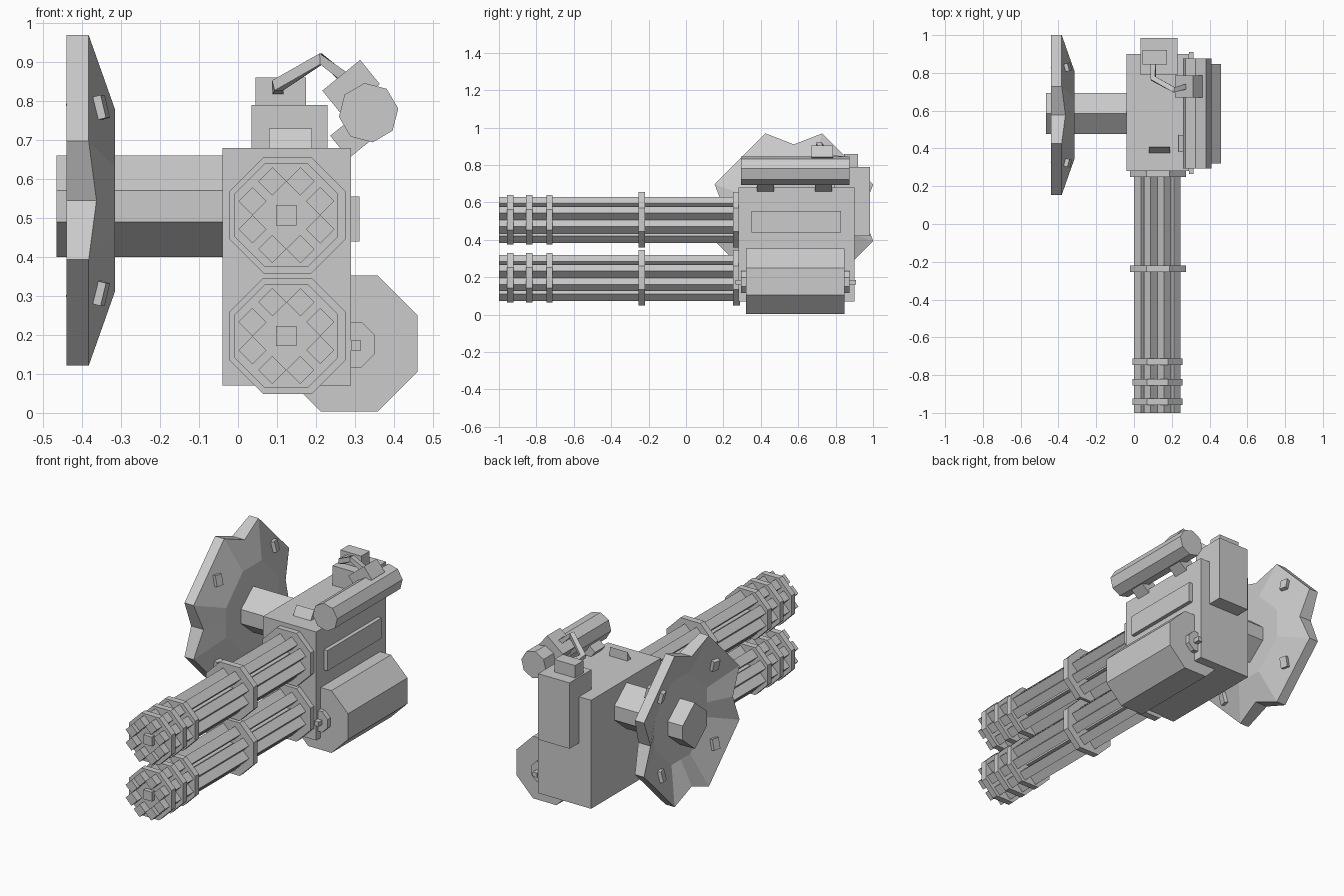
import bpy, bmesh, math
from mathutils import Vector, Matrix

cube = bpy.data.objects.get("Cube")
if cube:
    bpy.data.objects.remove(cube, do_unlink=True)

GREY = (0.6, 0.6, 0.6, 1)
metal = bpy.data.materials.new("plain_grey")
metal.use_nodes = True
metal.diffuse_color = GREY
metal.node_tree.nodes["Principled BSDF"].inputs["Base Color"].default_value = GREY


def finish(name, bm):
    bmesh.ops.recalc_face_normals(bm, faces=bm.faces)
    mesh = bpy.data.meshes.new(name)
    bm.to_mesh(mesh)
    bm.free()
    mesh.materials.append(metal)
    obj = bpy.data.objects.new(name, mesh)
    bpy.context.collection.objects.link(obj)
    return obj


def loft(name, loops):
    """Skin a list of equal-length point loops and cap both ends."""
    bm = bmesh.new()
    rings = [[bm.verts.new(p) for p in loop] for loop in loops]
    n = len(rings[0])
    for a, b in zip(rings, rings[1:]):
        for i in range(n):
            j = (i + 1) % n
            bm.faces.new((a[i], a[j], b[j], b[i]))
    bm.faces.new(rings[0])
    bm.faces.new(rings[-1])
    return finish(name, bm)


def box(name, x, y, z):
    loops = [[(x[i], y[0], h), (x[i], y[1], h), (x[i], y[1], k), (x[i], y[0], k)]
             for i in (0, 1) for h, k in [z]]
    return loft(name, loops)


def turned_box(name, centre, size, rotation):
    bm = bmesh.new()
    bmesh.ops.create_cube(bm, size=1)
    bm.transform(Matrix.Translation(centre) @ rotation.to_4x4() @ Matrix.Diagonal((*size, 1)))
    return finish(name, bm)


def octagon(name, cx, cz, apothem, y0, y1, turn=22.5):
    """Eight-sided prism lying along y."""
    r = apothem / math.cos(math.pi / 8)
    angles = [math.radians(45 * i + turn) for i in range(8)]
    return loft(name, [[(cx + r * math.cos(a), y, cz + r * math.sin(a)) for a in angles]
                       for y in (y0, y1)])


# Main housing with side panel, rear pack and front sight wedge
box("housing", (-0.04, 0.29), (0.28, 0.9), (0.07, 0.68))
box("side_panel", (0.28, 0.312), (0.35, 0.83), (0.44, 0.555))
box("rear_pack", (0.035, 0.23), (0.79, 0.985), (0.42, 0.79))
box("pack_cap", (0.045, 0.175), (0.845, 0.92), (0.78, 0.86))
wedge = [(0.375, 0.68), (0.405, 0.73), (0.407, 0.68)]
loft("sight_wedge", [[(x, y, z) for y, z in wedge] for x in (0.08, 0.19)])

# Two rotary barrel clusters
CX = 0.124
for label, cz in (("upper", 0.507), ("lower", 0.197)):
    for i in range(8):
        a = math.radians(22.5 + 45 * i)
        centre = (CX + 0.094 * math.cos(a), -0.36, cz + 0.094 * math.sin(a))
        turned_box(f"{label}_barrel_{i + 1}", centre, (0.051, 1.28, 0.051),
                   Matrix.Rotation(math.pi / 4, 3, 'Y'))
    box(f"{label}_spindle", (CX - 0.026, CX + 0.026), (-0.98, 0.28), (cz - 0.026, cz + 0.026))
    octagon(f"{label}_flange", CX + 0.003, cz, 0.149, 0.25, 0.29)
    octagon(f"{label}_middle_ring", CX + 0.003, cz, 0.149, -0.255, -0.22)
    for i, y in enumerate((-0.94, -0.838, -0.73)):
        octagon(f"{label}_front_ring_{i + 1}", CX, cz, 0.133, y - 0.017, y + 0.017)

# Ammunition drum with hubs and axle pin
octagon("drum", 0.285, 0.178, 0.175, 0.32, 0.848)
octagon("drum_hub", 0.293, 0.175, 0.058, 0.295, 0.875)
box("drum_pin", (0.29, 0.316), (0.265, 0.91), (0.16, 0.186))

# Scope tube, tilted mounts and eyepiece block
octagon("scope", 0.335, 0.77, 0.071, 0.295, 0.875, turn=8)
tilt = Matrix.Rotation(math.radians(-39), 3, 'Y')
for i, y in enumerate((0.425, 0.735)):
    turned_box(f"scope_mount_{i + 1}", (0.295, 0.71, 0)[:1] + (y, 0.71), (0.09, 0.09, 0.075), tilt)
turned_box("scope_block", (0.29, 0.728, 0.835), (0.125, 0.115, 0.08), tilt)

# Bent cable from the pack cap to the scope block
path = [Vector(p) for p in ((0.102, 0.86, 0.83), (0.102, 0.77, 0.84),
                            (0.213, 0.71, 0.908), (0.285, 0.73, 0.85))]
loops = []
for i, p in enumerate(path):
    d = (path[min(i + 1, 3)] - path[max(i - 1, 0)]).normalized()
    side = d.cross(Vector((0, 0, 1))).normalized()
    up = side.cross(d)
    loops.append([p + 0.014 * (s * side + u * up)
                  for s, u in ((-1, -1), (1, -1), (1, 1), (-1, 1))])
loft("cable", loops)

# Hexagonal support arm
arm = [(0, 0.13), (-0.108, 0.04), (-0.108, -0.04), (0, -0.13), (0.108, -0.04), (0.108, 0.04)]
loft("support_arm", [[(x, 0.585 + y, 0.53 + z) for y, z in arm] for x in (-0.465, -0.03)])

# Notched, dished shield: each quarter is tip, tip, notch
SY, SZ = 0.577, 0.545


def quarters(tip, half, notch):
    quarter = [(tip, half), (half, tip), (0, notch)]
    points = []
    for _ in range(4):
        points += quarter
        quarter = [(-z, y) for y, z in quarter]
    return points


outer = quarters(0.424, 0.152, 0.365)
inner = quarters(0.232, 0.083, 0.232)


def shield_loop(points, tip_x, notch_x):
    return [(notch_x if i % 3 == 2 else tip_x, SY + y, SZ + z)
            for i, (y, z) in enumerate(points)]


loft("shield", [shield_loop(inner, -0.315, -0.315), shield_loop(outer, -0.383, -0.363),
                shield_loop(outer, -0.44, -0.44), shield_loop(inner, -0.372, -0.372)])

# Studs through the shield's diagonal faces
for sy in (-1, 1):
    for sz in (-1, 1):
        normal = Vector((0.189, 0.048 * sy, 0.048 * sz))
        turned_box(f"shield_stud_{'front' if sy < 0 else 'rear'}_{'low' if sz < 0 else 'high'}",
                   (-0.385, SY + 0.245 * sy, SZ + 0.23 * sz), (0.095, 0.042, 0.06),
                   normal.to_track_quat('X', 'Z').to_matrix())
